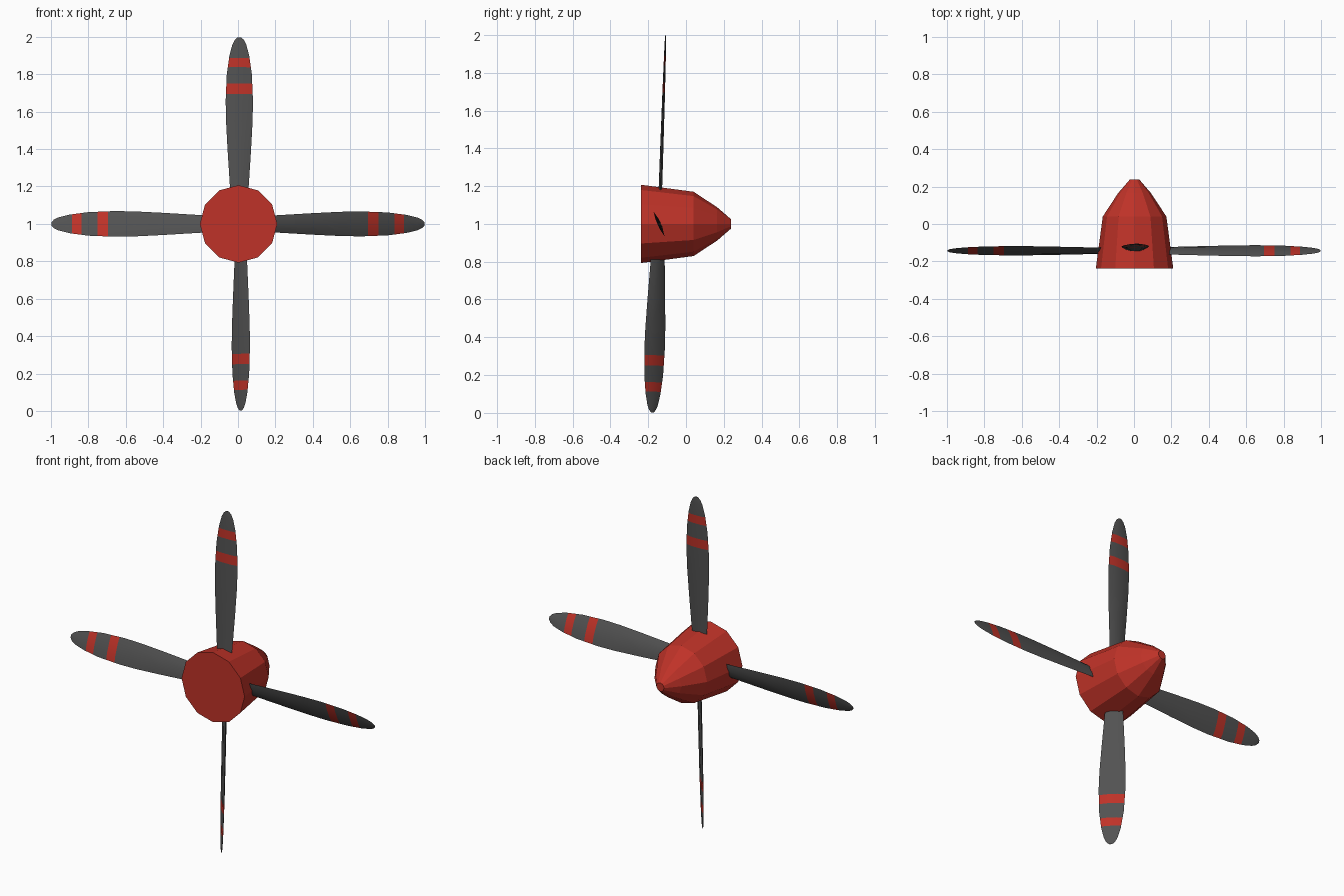
import bpy, bmesh, math
from mathutils import Matrix, Vector

if "Cube" in bpy.data.objects:
    bpy.data.objects.remove(bpy.data.objects["Cube"])


def material(name, rgb):
    m = bpy.data.materials.new(name)
    m.diffuse_color = (*rgb, 1)
    m.use_nodes = True
    m.node_tree.nodes["Principled BSDF"].inputs["Base Color"].default_value = m.diffuse_color
    return m


RED = material("red_paint", (0.52, 0.032, 0.021))
GREY = material("dark_grey", (0.085, 0.085, 0.085))


def loft(name, rings, mats):
    """Skin a list of closed rings and cap both ends."""
    bm = bmesh.new()
    loops = [[bm.verts.new(p) for p in ring] for ring in rings]
    n = len(loops[0])
    for a, b in zip(loops, loops[1:]):
        for i in range(n):
            j = (i + 1) % n
            bm.faces.new((a[i], a[j], b[j], b[i]))
    bm.faces.new(loops[0])
    bm.faces.new(loops[-1])
    bmesh.ops.recalc_face_normals(bm, faces=bm.faces)
    me = bpy.data.meshes.new(name)
    bm.to_mesh(me)
    bm.free()
    for m in mats:
        me.materials.append(m)
    ob = bpy.data.objects.new(name, me)
    bpy.context.collection.objects.link(ob)
    return ob


# Twelve-sided spinner cone, flat at the front (-y), nose towards +y
SIDES = 12
profile = [(-0.238, 0.207), (0.04, 0.170), (0.165, 0.088), (0.238, 0.025)]
rings = []
for y, r in profile:
    rings.append([(0.003 + r * math.sin(2 * math.pi * i / SIDES), y,
                   1 + r * math.cos(2 * math.pi * i / SIDES))
                  for i in range(SIDES)])
loft("spinner", rings, [RED])

# Blade outline: distance from hub axis, half chord, half thickness
outline = [(0.15, 0.047, 0.010), (0.40, 0.063, 0.009), (0.55, 0.071, 0.008),
           (0.66, 0.073, 0.0075), (0.80, 0.067, 0.006), (0.90, 0.053, 0.005),
           (0.96, 0.037, 0.004), (0.985, 0.024, 0.003), (0.998, 0.009, 0.002)]
# Lens-shaped cross-section in units of half chord and half thickness
section = [(-1, 0), (-0.45, -0.8), (0.45, -0.8), (1, 0), (0.45, 1), (-0.45, 1)]
STRIPES = [(0.695, 0.750), (0.838, 0.888)]


def size_at(r):
    for (r0, c0, t0), (r1, c1, t1) in zip(outline, outline[1:]):
        if r <= r1:
            f = (r - r0) / (r1 - r0)
            return c0 + f * (c1 - c0), t0 + f * (t1 - t0)
    return outline[-1][1:]


stations = sorted([o[0] for o in outline] + [r for s in STRIPES for r in s])


def blade(name, turn, pitch, x_shift):
    rings = []
    for r in stations:
        c, t = size_at(r)
        rings.append([(u * c, v * t, r) for u, v in section])
    ob = loft(name, rings, [GREY, RED])
    # Two painted stripes near the tip
    for p in ob.data.polygons:
        if any(a < p.center.z < b for a, b in STRIPES):
            p.material_index = 1
    # Pitch the blade, turn it around the hub, lean the whole rotor slightly
    ob.data.transform(Matrix.Translation((x_shift, -0.143, 1))
                      @ Matrix.Rotation(math.radians(-2), 4, 'X')
                      @ Matrix.Rotation(math.radians(turn), 4, 'Y')
                      @ Matrix.Rotation(math.radians(pitch), 4, 'Z'))
    bpy.ops.object.select_all(action='DESELECT')
    ob.select_set(True)
    bpy.context.view_layer.objects.active = ob
    bpy.ops.object.shade_smooth_by_angle(angle=math.radians(30))


blade("blade_top", 0, 1, 0.007)
blade("blade_right", 90, 26, 0)
blade("blade_bottom", 180, 48, 0.015)
blade("blade_left", 270, 18, 0)
